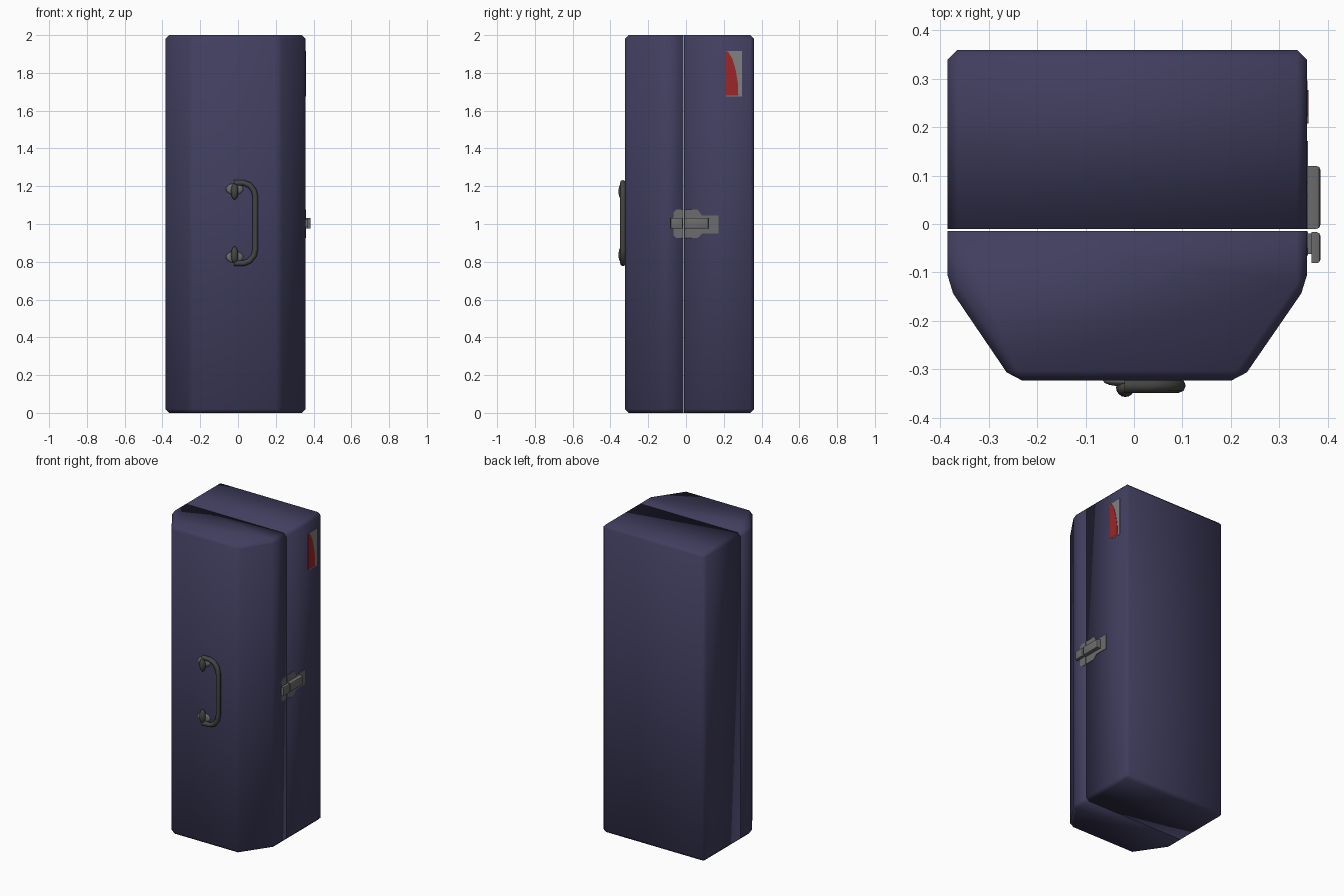
import bpy, bmesh, math
from mathutils import Matrix, Vector

if "Cube" in bpy.data.objects:
    bpy.data.objects.remove(bpy.data.objects["Cube"])


def mat(name, rgb):
    m = bpy.data.materials.new(name)
    m.diffuse_color = (*rgb, 1)
    m.use_nodes = True
    m.node_tree.nodes["Principled BSDF"].inputs["Base Color"].default_value = m.diffuse_color
    return m


NAVY = mat("navy shell", (0.052, 0.048, 0.112))
DARK = mat("dark handle metal", (0.06, 0.06, 0.058))
STEEL = mat("latch steel", (0.15, 0.15, 0.15))
PALE = mat("label grey", (0.22, 0.22, 0.22))
RED = mat("label red", (0.33, 0.02, 0.022))


def finish(bm, name, material, angle=None):
    bmesh.ops.recalc_face_normals(bm, faces=bm.faces)
    me = bpy.data.meshes.new(name)
    bm.to_mesh(me)
    bm.free()
    ob = bpy.data.objects.new(name, me)
    bpy.context.collection.objects.link(ob)
    me.materials.append(material)
    bpy.ops.object.select_all(action='DESELECT')
    ob.select_set(True)
    bpy.context.view_layer.objects.active = ob
    if angle:
        bpy.ops.object.shade_smooth_by_angle(angle=math.radians(angle))
    else:
        bpy.ops.object.shade_smooth()
    return ob


def prism(points, offset):
    """Extrude a closed loop of 3D points along an offset."""
    bm = bmesh.new()
    face = bm.faces.new([bm.verts.new(p) for p in points])
    ext = bmesh.ops.extrude_face_region(bm, geom=[face], use_keep_orig=True)
    bmesh.ops.translate(bm, vec=offset, verts=[v for v in ext["geom"] if isinstance(v, bmesh.types.BMVert)])
    return bm


def shell(name, outline, seam):
    """Case half with chamfers everywhere except around the seam face."""
    bm = prism([(x, y, 0) for x, y in outline], (0, 0, 2))
    at_seam = lambda v: abs(v.co.y - seam) < 1e-4
    edges = [e for e in bm.edges if not (at_seam(e.verts[0]) and at_seam(e.verts[1]))]
    bmesh.ops.bevel(bm, geom=edges, offset=0.02, offset_type='OFFSET', segments=1, affect='EDGES', profile=0.5)
    return finish(bm, name, NAVY)


def side_plate(name, yz, x0, x1, material, bevel=0):
    bm = prism([(x0, y, z) for y, z in yz], (x1 - x0, 0, 0))
    if bevel:
        edges = [e for e in bm.edges if max(v.co.x for v in e.verts) > x1 - 1e-4
                 and min(v.co.x for v in e.verts) > x1 - 1e-4]
        bmesh.ops.bevel(bm, geom=edges, offset=bevel, segments=2, affect='EDGES', profile=0.5)
    return finish(bm, name, material, 30)


def rect(y0, y1, z0, z1):
    return [(y0, z0), (y1, z0), (y1, z1), (y0, z1)]


# Case halves
L, R = -0.385, 0.357
shell("back_shell", [(L, -0.01), (R, -0.01), (R, 0.36), (L, 0.36)], -0.01)
shell("front_shell", [(R, -0.014), (L, -0.014), (L, -0.127), (-0.252, -0.323),
                      (0.222, -0.323), (R, -0.127)], -0.014)

# Label on the right side
side_plate("label_backing", rect(0.212, 0.297, 1.675, 1.915), R - 0.002, R + 0.002, PALE)
side_plate("label_red_patch", [(0.208, 1.68), (0.277, 1.68), (0.274, 1.75), (0.262, 1.82),
                               (0.245, 1.875), (0.222, 1.913), (0.208, 1.913)], R, R + 0.004, RED)

# Latch: plates, lever and hook
side_plate("latch_back_plate", [(-0.009, 0.925), (0.06, 0.925), (0.085, 0.95), (0.172, 0.95),
                                (0.172, 1.045), (0.085, 1.045), (0.06, 1.078), (-0.009, 1.078)],
           R - 0.002, R + 0.003, STEEL)
side_plate("latch_front_plate", [(-0.065, 0.94), (-0.05, 0.925), (-0.015, 0.925), (-0.015, 1.078),
                                 (-0.05, 1.078), (-0.065, 1.063)], R - 0.002, R + 0.003, STEEL)
side_plate("latch_lever", rect(-0.01, 0.12, 0.975, 1.033), R, 0.385, STEEL, 0.008)
side_plate("latch_hook", rect(-0.081, -0.017, 0.975, 1.033), 0.367, 0.385, STEEL, 0.007)
side_plate("latch_hook_post", rect(-0.062, -0.02, 0.985, 1.023), R, 0.37, STEEL)

# Handle tube on the front
path = [(-0.02, 1.218), (0.03, 1.218), (0.062, 1.205), (0.085, 1.175), (0.092, 1.14)]
MID = 1.005
path += [(x, 2 * MID - z) for x, z in reversed(path)]
cu = bpy.data.curves.new("handle_path", 'CURVE')
cu.dimensions = '3D'
cu.bevel_depth, cu.bevel_resolution, cu.use_fill_caps = 0.015, 2, True
sp = cu.splines.new('POLY')
sp.points.add(len(path) - 1)
for p, (x, z) in zip(sp.points, path):
    p.co = (x, -0.334, z, 1)
tmp = bpy.data.objects.new("handle_path", cu)
bpy.context.collection.objects.link(tmp)
bpy.context.view_layer.update()
bm = bmesh.new()
bm.from_mesh(bpy.data.meshes.new_from_object(tmp.evaluated_get(bpy.context.evaluated_depsgraph_get())))
bpy.data.objects.remove(tmp)
finish(bm, "handle_bar", DARK, 50)

# Handle mounts: a flat oval foot and a rounded upright clamp at each end
for s, tag in ((1, "upper"), (-1, "lower")):
    for part, centre, size, m in (("foot", (-0.018, -0.324, 0.18), (0.046, 0.012, 0.03), STEEL),
                                  ("clamp", (-0.018, -0.338, 0.168), (0.019, 0.0195, 0.044), DARK)):
        bm = bmesh.new()
        pos = Vector((centre[0], centre[1], MID + s * centre[2]))
        bmesh.ops.create_uvsphere(bm, u_segments=16, v_segments=10, radius=1,
                                  matrix=Matrix.Translation(pos) @ Matrix.Diagonal((*size, 1)))
        finish(bm, f"{tag}_handle_{part}", m)
